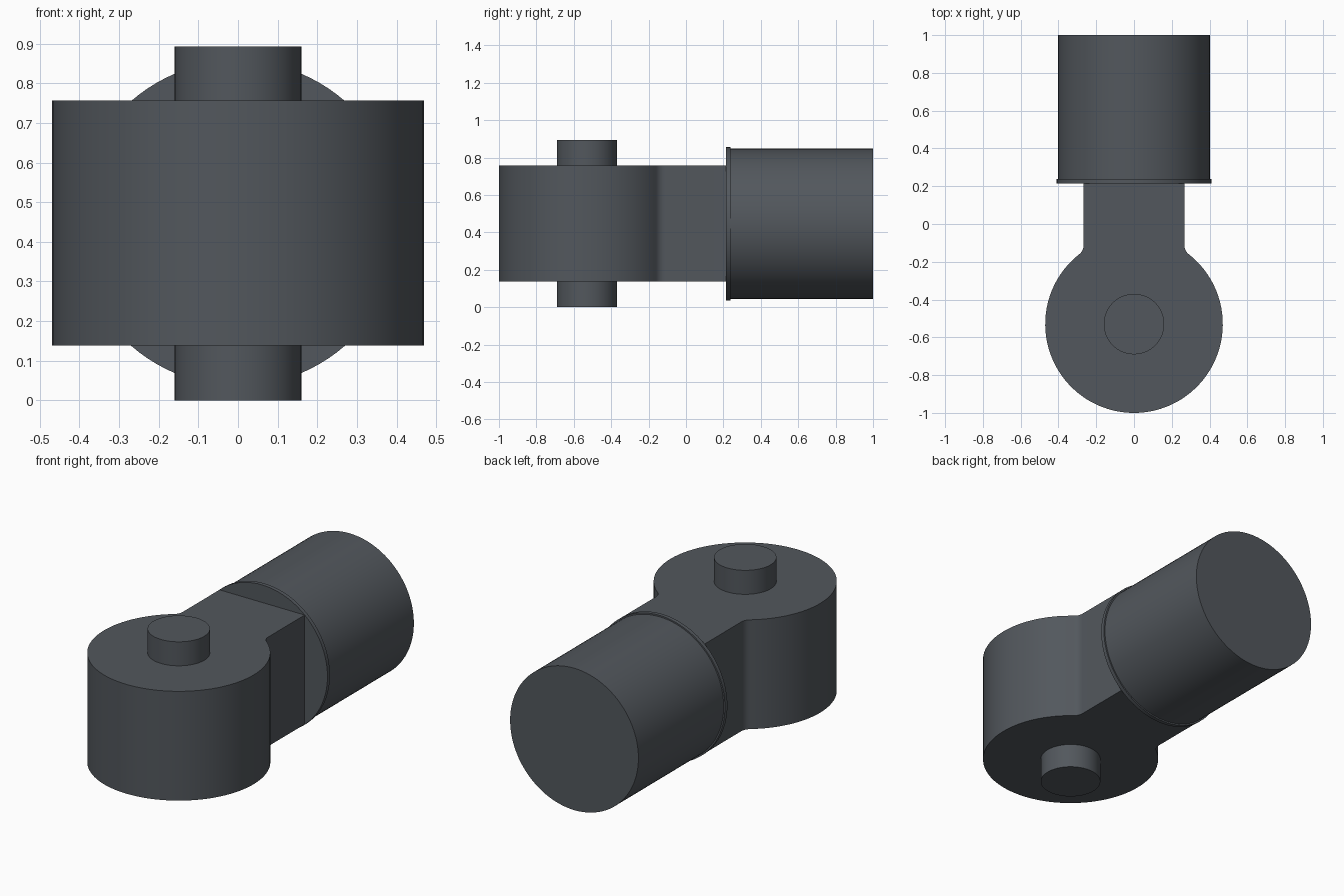
import bpy, bmesh, math

old = bpy.data.objects.get("Cube")
if old:
    bpy.data.objects.remove(old, do_unlink=True)

# Dark steel finish
steel = bpy.data.materials.new("dark steel grey")
colour = (0.085, 0.096, 0.109, 1)
steel.diffuse_color = colour
steel.use_nodes = True
steel.node_tree.nodes["Principled BSDF"].inputs["Base Color"].default_value = colour

EYE_Y, EYE_R = -0.53, 0.47       # round eye
NECK_X, FILLET = 0.267, 0.06     # neck half width, fillet radius
BOTTOM, TOP = 0.138, 0.757
MID_Z = 0.4465


def finish(obj, name):
    obj.name = obj.data.name = name
    obj.data.materials.append(steel)
    bpy.ops.object.select_all(action='DESELECT')
    obj.select_set(True)
    bpy.context.view_layer.objects.active = obj
    bpy.ops.object.shade_smooth_by_angle(angle=math.radians(30))


def cylinder(name, radius, depth, location, rotation=(0, 0, 0)):
    bpy.ops.mesh.primitive_cylinder_add(vertices=96, radius=radius, depth=depth,
                                        location=location, rotation=rotation)
    obj = bpy.context.object
    bpy.ops.object.transform_apply(location=True, rotation=True, scale=True)
    finish(obj, name)


def arc(cx, cy, r, start, end, steps):
    return [(cx + r * math.cos(start + (end - start) * i / steps),
             cy + r * math.sin(start + (end - start) * i / steps))
            for i in range(steps + 1)]


# Eye and neck: keyhole outline with filleted corners, extruded upwards
fx = NECK_X + FILLET
fy = EYE_Y + math.sqrt((EYE_R + FILLET) ** 2 - fx ** 2)
touch = math.atan2(fy - EYE_Y, fx)
right = arc(0, EYE_Y, EYE_R, -math.pi / 2, touch, 48)
right += arc(fx, fy, FILLET, touch + math.pi, math.pi, 8)[1:]
right.append((NECK_X, 0.22))
outline = right + [(-x, y) for x, y in reversed(right[1:])]

bm = bmesh.new()
face = bm.faces.new([bm.verts.new((x, y, BOTTOM)) for x, y in outline])
grown = bmesh.ops.extrude_face_region(bm, geom=[face])
for v in grown["geom"]:
    if isinstance(v, bmesh.types.BMVert):
        v.co.z = TOP
bmesh.ops.recalc_face_normals(bm, faces=bm.faces)
mesh = bpy.data.meshes.new("eye_and_neck")
bm.to_mesh(mesh)
bm.free()
body = bpy.data.objects.new("eye_and_neck", mesh)
bpy.context.collection.objects.link(body)
finish(body, "eye_and_neck")

# Pin through the eye
cylinder("pivot_pin", 0.16, 0.893, (0, EYE_Y, MID_Z))

# Barrel with a thin collar at its front end
along_y = (math.pi / 2, 0, 0)
cylinder("barrel", 0.402, 0.775, (0, 0.6125, MID_Z), along_y)
cylinder("collar", 0.41, 0.022, (0, 0.226, MID_Z), along_y)
